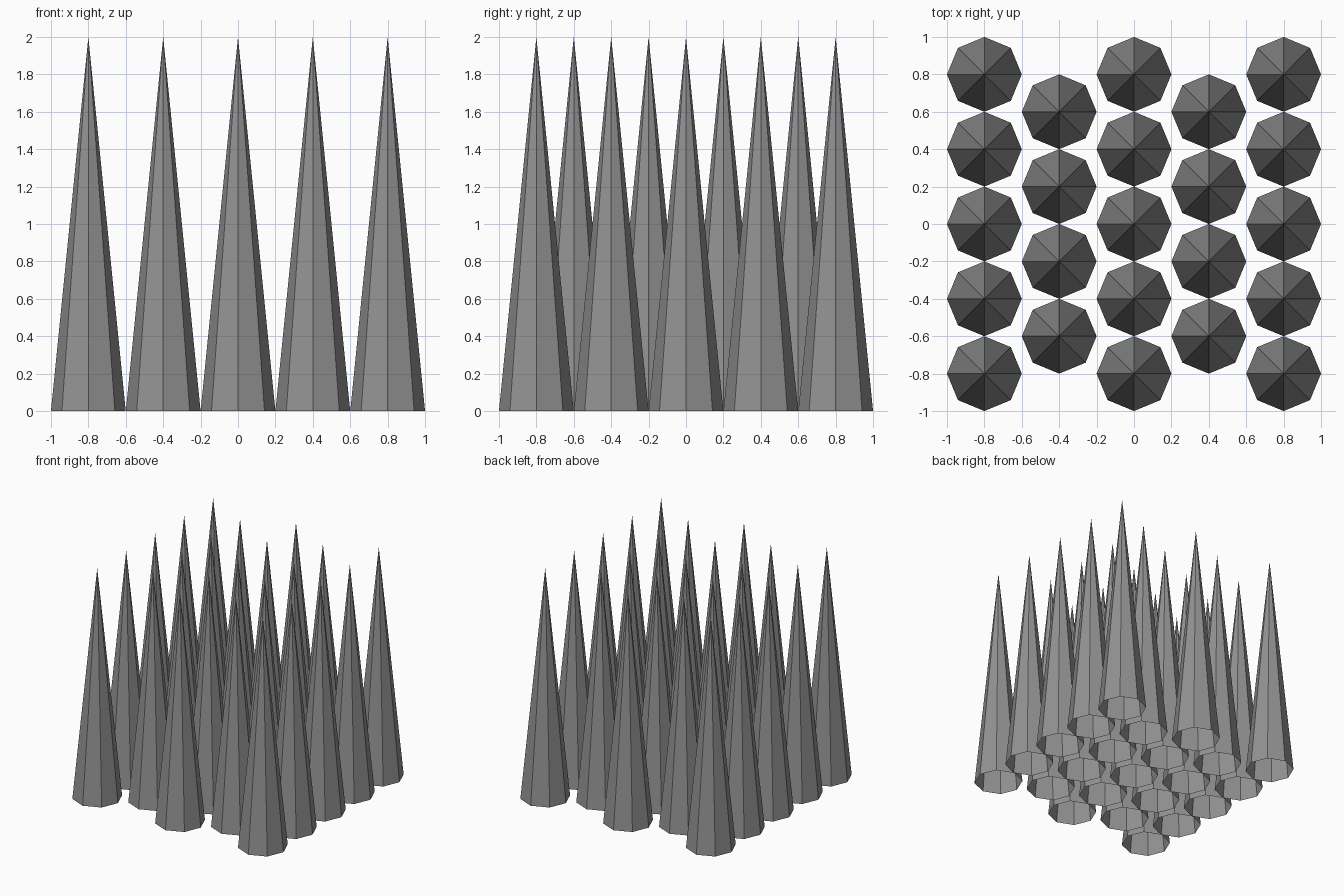
import bpy

if "Cube" in bpy.data.objects:
    bpy.data.objects.remove(bpy.data.objects["Cube"])

RADIUS, HEIGHT = 0.2, 2.0

# Dark grey finish
dark = bpy.data.materials.new("dark_grey")
dark.diffuse_color = (0.29, 0.29, 0.29, 1)
dark.use_nodes = True
dark.node_tree.nodes["Principled BSDF"].inputs["Base Color"].default_value = dark.diffuse_color


def spike(name, x, y):
    # Open-bottomed eight-sided cone standing on the ground
    bpy.ops.mesh.primitive_cone_add(vertices=8, radius1=RADIUS, radius2=0,
                                    depth=HEIGHT, end_fill_type='NOTHING',
                                    location=(x, y, HEIGHT / 2))
    obj = bpy.context.object
    obj.name = name
    obj.data.materials.append(dark)


# Five staggered columns: alternately five and four spikes
for col in range(5):
    count = 5 if col % 2 == 0 else 4
    for row in range(count):
        x = (col - 2) * 2 * RADIUS
        y = (row - (count - 1) / 2) * 2 * RADIUS
        spike(f"spike_{col + 1}_{row + 1}", x, y)
